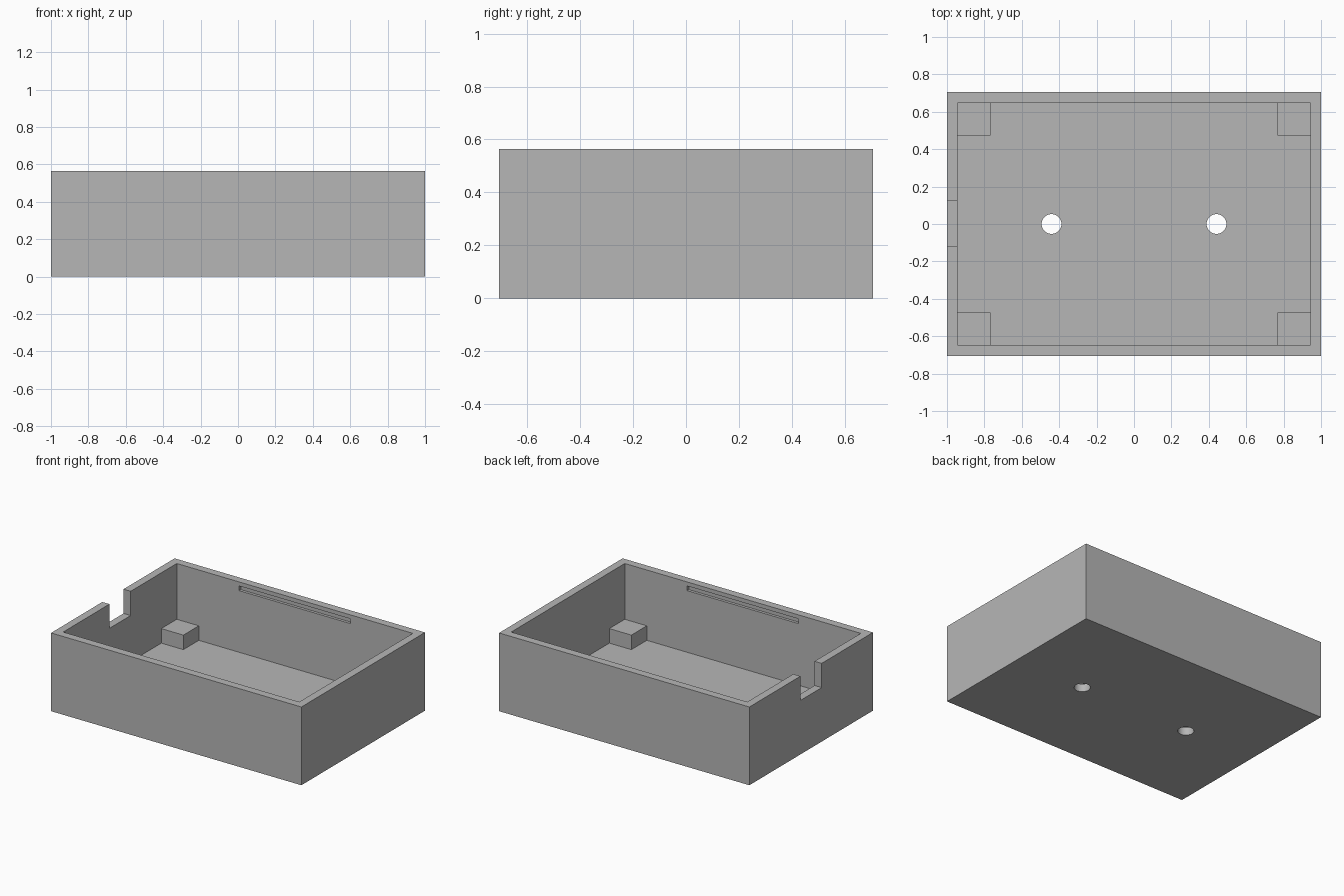
import bpy

if "Cube" in bpy.data.objects:
    bpy.data.objects.remove(bpy.data.objects["Cube"], do_unlink=True)

# Overall sizes
HX, HY, H = 1.0, 0.705, 0.565
WALL = 0.057
IX, IY = HX - WALL, HY - WALL
POST, POST_TOP = 0.176, 0.162

grey = bpy.data.materials.new("plain grey")
grey.use_nodes = True
colour = (0.47, 0.47, 0.47, 1)
grey.diffuse_color = colour
grey.node_tree.nodes["Principled BSDF"].inputs["Base Color"].default_value = colour


def box(name, low, high):
    """Axis-aligned box between two corners."""
    centre = [(a + b) / 2 for a, b in zip(low, high)]
    bpy.ops.mesh.primitive_cube_add(size=1, location=centre)
    ob = bpy.context.object
    ob.name = name
    ob.scale = [b - a for a, b in zip(low, high)]
    bpy.ops.object.transform_apply(location=True, rotation=False, scale=True)
    ob.data.materials.append(grey)
    return ob


def cut(target, cutter):
    """Subtract the cutter from the target and discard it."""
    cutter.hide_render = True
    mod = target.modifiers.new("cut", "BOOLEAN")
    mod.operation = "DIFFERENCE"
    mod.solver = "EXACT"
    mod.object = cutter
    bpy.context.view_layer.objects.active = target
    bpy.ops.object.modifier_apply(modifier=mod.name)
    bpy.data.objects.remove(cutter, do_unlink=True)


# Open tray with floor and walls
tray = box("tray", (-HX, -HY, 0), (HX, HY, H))
cut(tray, box("cavity", (-IX, -IY, WALL), (IX, IY, H + 0.2)))

# Cable notch in the right wall
cut(tray, box("notch", (-HX - 0.1, -0.12, 0.39), (-IX + 0.05, 0.122, H + 0.1)))

# Lid-catch grooves inside the long walls
for s in (-1, 1):
    y0, y1 = sorted((s * (IY - 0.05), s * (IY + 0.02)))
    cut(tray, box("groove", (-0.445, y0, 0.502), (0.445, y1, 0.536)))

# Screw holes through the floor
for s in (-1, 1):
    bpy.ops.mesh.primitive_cylinder_add(vertices=32, radius=0.053, depth=0.3,
                                        location=(s * 0.441, 0, 0.03))
    cut(tray, bpy.context.object)

# Corner support posts, sunk slightly into floor and walls
for sx, side in ((-1, "right"), (1, "left")):
    for sy, end in ((-1, "front"), (1, "back")):
        x0, x1 = sorted((sx * (IX + 0.01), sx * (IX - POST)))
        y0, y1 = sorted((sy * (IY + 0.01), sy * (IY - POST)))
        box(f"{end}_{side}_post", (x0, y0, WALL - 0.01), (x1, y1, POST_TOP))

# Smooth hole walls, crisp edges elsewhere
bpy.ops.object.select_all(action="DESELECT")
tray.select_set(True)
bpy.context.view_layer.objects.active = tray
bpy.ops.object.shade_smooth_by_angle()
